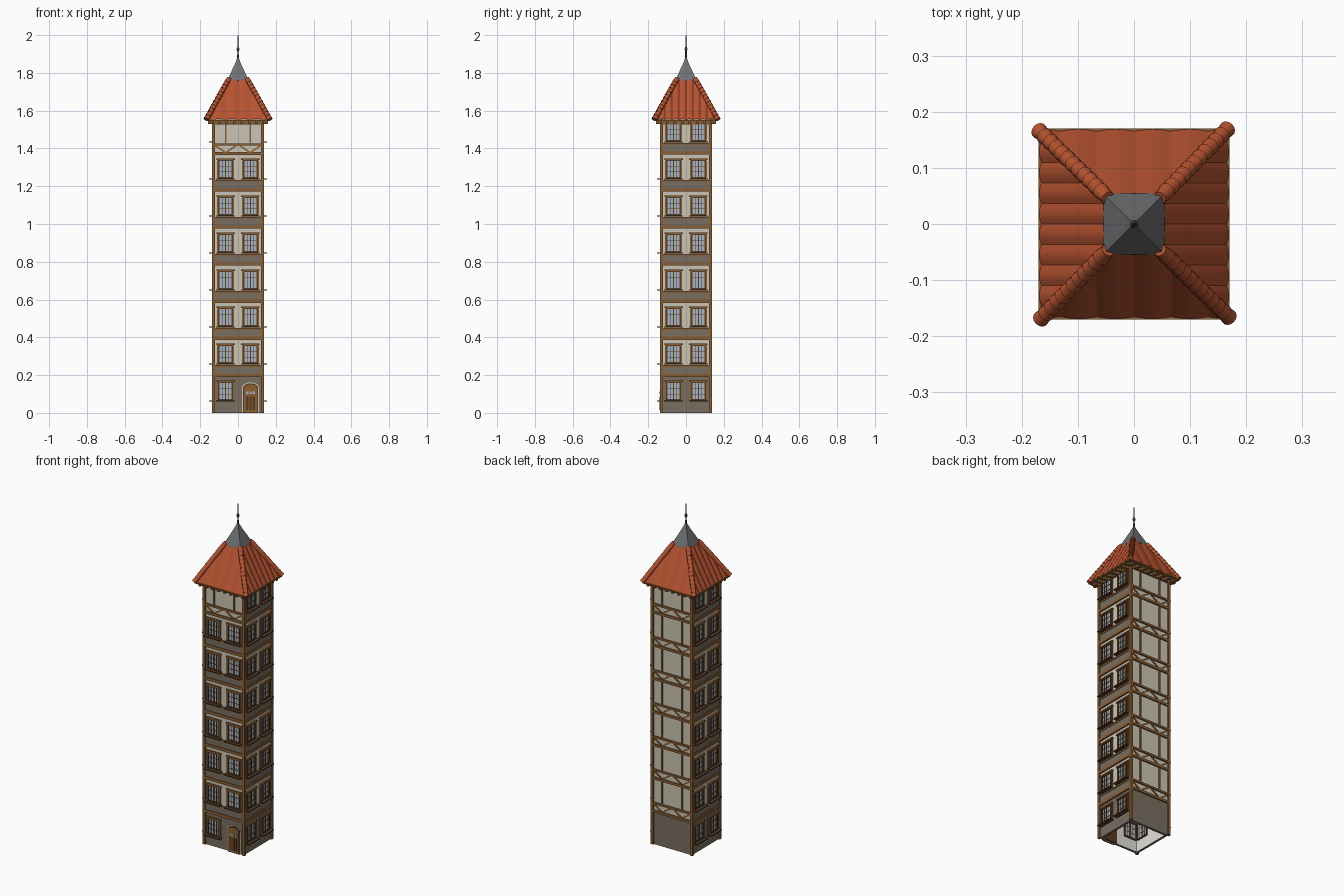
import bpy, bmesh, math
from mathutils import Matrix, Vector

if "Cube" in bpy.data.objects:
    bpy.data.objects.remove(bpy.data.objects["Cube"])

W = 0.128          # outer wall half width
FLOOR = 0.196      # storey height
EAVE = 1.545


def mat(name, c):
    m = bpy.data.materials.new(name)
    m.diffuse_color = (*c, 1)
    m.use_nodes = True
    m.node_tree.nodes["Principled BSDF"].inputs["Base Color"].default_value = m.diffuse_color
    return m


M = {
    'plaster': mat('plaster', (0.60, 0.56, 0.46)),
    'white': mat('interior white', (0.75, 0.74, 0.71)),
    'stone': mat('grey brown stone', (0.19, 0.155, 0.12)),
    'wood': mat('timber brown', (0.26, 0.115, 0.035)),
    'dark': mat('dark wood', (0.10, 0.045, 0.018)),
    'glass': mat('pale blue glass', (0.38, 0.47, 0.56)),
    'tile': mat('red tile', (0.46, 0.085, 0.03)),
    'slate': mat('slate grey', (0.16, 0.165, 0.17)),
    'metal': mat('dark metal', (0.05, 0.05, 0.055)),
}
parts = {}


def part(name, *mats):
    if name not in parts:
        parts[name] = (bmesh.new(), mats)
    return parts[name][0]


def side(k):
    # local x along the wall, local -y outward; 0 front, 1 right, 2 back, 3 left
    return Matrix.Rotation(k * math.pi / 2, 4, 'Z')


def box(bm, k, u0, u1, d0, d1, z0, z1, tilt=0):
    c = Vector(((u0 + u1) / 2, -(d0 + d1) / 2, (z0 + z1) / 2))
    m = side(k) @ Matrix.Translation(c) @ Matrix.Rotation(tilt, 4, 'Y') \
        @ Matrix.Diagonal((u1 - u0, d1 - d0, z1 - z0, 1))
    bmesh.ops.create_cube(bm, size=1, matrix=m)


def rings(bm, prof, cap=True):
    # stacked square rings from (half width, z) pairs
    loops = [[bm.verts.new((sx * h, sy * h, z)) for sx, sy in
              ((-1, -1), (1, -1), (1, 1), (-1, 1))] for h, z in prof]
    for a, b in zip(loops, loops[1:]):
        for i in range(4):
            j = (i + 1) % 4
            bm.faces.new((a[i], a[j], b[j], b[i]))
    if cap:
        bm.faces.new(loops[-1])
    return loops


# hollow wall shell, open underneath: stone ground floor, plaster above
bm = part('tower_walls', 'stone', 'plaster', 'white')
loops = rings(bm, [(0.114, 1.50), (0.114, 0), (W, 0), (W, FLOOR), (W, EAVE)])
bm.faces.new(loops[0][::-1])
bm.faces.ensure_lookup_table()
for f in bm.faces:
    c = f.calc_center_median()
    inner = max(abs(c.x), abs(c.y)) < 0.12
    f.material_index = 2 if inner else (1 if c.z > FLOOR else 0)

# corner posts
bm = part('corner_posts', 'wood')
for k in range(4):
    box(bm, k, 0.121, 0.137, 0.121, 0.137, 0, EAVE)


def window(k, u, z):
    fr, gl = part('window_frames', 'dark'), part('window_glass', 'glass')
    trim = part('window_trim', 'wood')
    w, h = 0.036, 0.046
    box(gl, k, u - w, u + w, 0.110, W + 0.003, z - h, z + h)
    for s in (-1, 1):
        box(fr, k, u + s * w - 0.004, u + s * w + 0.004, 0.107, W + 0.008, z - h, z + h)
        box(fr, k, u - w - 0.004, u + w + 0.004, 0.107, W + 0.008,
            z + s * h - 0.004, z + s * h + 0.004)
        # outer casing
        box(trim, k, u + s * (w + 0.007) - 0.003, u + s * (w + 0.007) + 0.003,
            W - 0.004, W + 0.006, z - h, z + h)
        # glazing bars
        box(fr, k, u + s * w / 2 - 0.0012, u + s * w / 2 + 0.0012, 0.109, W + 0.005, z - h, z + h)
        zb = z + s * h / 3
        box(fr, k, u - w, u + w, 0.109, W + 0.005, zb - 0.0012, zb + 0.0012)
    box(fr, k, u - 0.003, u + 0.003, 0.108, W + 0.007, z - h, z + h)
    # lintel and projecting sill
    box(trim, k, u - 0.049, u + 0.049, W - 0.004, W + 0.010, z + h + 0.002, z + h + 0.010)
    box(fr, k, u - 0.051, u + 0.051, W - 0.004, W + 0.026, z - h - 0.009, z - h - 0.003)


def window_storey(k, f):
    b = f * FLOOR
    if f:
        beams, band = part('floor_beams', 'wood'), part('parapet_bands', 'stone')
        box(beams, k, -W, W, W - 0.004, W + 0.009, b - 0.005, b + 0.012)
        box(band, k, -W, W, W - 0.004, W + 0.005, b + 0.012, b + 0.050)
        box(beams, k, -W, W, W - 0.004, W + 0.008, b + 0.048, b + 0.057)
    for u in (-0.066, 0.066):
        if not (k == 0 and f == 0 and u > 0):
            window(k, u, b + 0.115)


def timber_storey(k, f):
    b = f * FLOOR
    beams = part('timber_framing', 'wood')
    box(beams, k, -W, W, W - 0.004, W + 0.008, b - 0.006, b + 0.008)
    box(beams, k, -W, W, W - 0.004, W + 0.008, b + 0.044, b + 0.055)
    for u in (-0.065, 0.065):
        box(beams, k, u - 0.0045, u + 0.0045, W - 0.004, W + 0.006, b + 0.05, b + FLOOR - 0.005)
        for s in (-1, 1):   # zigzag braces
            box(beams, k, u + s * 0.030 - 0.032, u + s * 0.030 + 0.032, W - 0.004, W + 0.005,
                b + 0.022, b + 0.030, -s * 0.58)


for f in range(8):
    for k in range(4):
        if (k == 2 and f) or (k == 0 and f == 7):
            timber_storey(k, f)
        elif k != 2:
            window_storey(k, f)


# arched front door
def arch(name, m, u, w, spring, rise, d0, d1):
    bm = part(name, m)
    pts = [(u - w, 0.0), (u + w, 0.0)]
    pts += [(u + w * math.cos(a), spring + rise * math.sin(a))
            for a in (math.pi * i / 12 for i in range(13))]
    a = [bm.verts.new((x, -d0, z)) for x, z in pts]
    b = [bm.verts.new((x, -d1, z)) for x, z in pts]
    n = len(pts)
    bm.faces.new(a)
    bm.faces.new(b[::-1])
    for i in range(n):
        bm.faces.new((a[i], b[i], b[(i + 1) % n], a[(i + 1) % n]))


arch('door_surround', 'plaster', 0.066, 0.045, 0.132, 0.030, 0.120, W + 0.004)
arch('door_frame', 'dark', 0.066, 0.040, 0.130, 0.027, 0.110, W + 0.007)
arch('door_leaf', 'wood', 0.066, 0.034, 0.127, 0.023, 0.120, W + 0.009)
for i in (-1, 0, 1):
    u = 0.066 + i * 0.017
    box(part('door_panes', 'glass'), 0, u - 0.006, u + 0.006, W, W + 0.011, 0.100, 0.112)
    box(part('door_panels', 'dark'), 0, u - 0.006, u + 0.006, W, W + 0.011, 0.015, 0.088)

# eaves: top beam, rafter ends and soffit board
bm = part('eaves', 'wood')
for k in range(4):
    box(bm, k, -0.135, 0.135, W - 0.004, W + 0.010, 1.527, EAVE)
    for i in range(8):
        u = -0.14 + i * 0.04
        box(bm, k, u - 0.007, u + 0.007, W, 0.160, 1.530, EAVE + 0.001)
box(bm, 0, -0.17, 0.17, -0.17, 0.17, EAVE, EAVE + 0.007)

# wavy tiled roof slopes, each column clipped at the hips
R0, R1, Z0, Z1 = 0.165, 0.046, 1.553, 1.768
slope = (Z1 - Z0) / (R0 - R1)
bm = part('roof_tiles', 'tile')
nrm = Vector((0, -slope, 1)).normalized()
for k in range(4):
    waves, n, prev = (9 if k % 2 else 5), 90, None
    for i in range(n + 1):
        u = -R0 + 2 * R0 * i / n
        off = nrm * 0.0045 * abs(math.cos(math.pi * waves * i / n))
        h = max(abs(u), R1)
        lo = Vector((u, -R0, Z0)) + off
        hi = Vector((u, -h, Z0 + (R0 - h) * slope)) + off
        cur = [bm.verts.new(side(k) @ p) for p in (lo, hi)]
        if prev:
            bm.faces.new((prev[0], cur[0], cur[1], prev[1]))
        prev = cur

# overlapping round hip tiles
bm = part('hip_tiles', 'tile')
for k in range(4):
    a, b = Vector((0.168, -0.165, 1.556)), Vector((0.048, -0.048, 1.770))
    rot = (b - a).to_track_quat('Z', 'Y').to_matrix().to_4x4()
    for i in range(12):
        p = a.lerp(b, (i + 0.5) / 12)
        bmesh.ops.create_cone(bm, cap_ends=True, segments=14, radius1=0.0150, radius2=0.0115,
                              depth=(b - a).length / 12 * 1.3,
                              matrix=side(k) @ Matrix.Translation(p) @ rot)

# slate spire cap
bm = part('spire_cap', 'slate')
rings(bm, [(0.045, 1.757), (0.055, 1.759), (0.054, 1.765), (0.033, 1.812), (0.016, 1.848), (0.003, 1.882)])
bmesh.ops.holes_fill(bm, edges=bm.edges[:])

# finial needle, a lathed stack of (radius, z)
bm = part('finial', 'metal')
prof = [(0.005, 1.868), (0.004, 1.905), (0.004, 1.914), (0.0075, 1.922), (0.0075, 1.928),
        (0.004, 1.936), (0.003, 1.97), (0.0012, 2.0)]
for (r0, z0), (r1, z1) in zip(prof, prof[1:]):
    bmesh.ops.create_cone(bm, cap_ends=True, segments=10, radius1=r0, radius2=r1, depth=z1 - z0,
                          matrix=Matrix.Translation((0, 0, (z0 + z1) / 2)))

# turn every part into an object
for name, (bm, mats) in parts.items():
    if name not in ('roof_tiles',):
        bmesh.ops.recalc_face_normals(bm, faces=bm.faces[:])
    me = bpy.data.meshes.new(name)
    bm.to_mesh(me)
    bm.free()
    for m in mats:
        me.materials.append(M[m])
    ob = bpy.data.objects.new(name, me)
    bpy.context.collection.objects.link(ob)
    if name in ('roof_tiles', 'hip_tiles', 'finial'):
        bpy.context.view_layer.objects.active = ob
        ob.select_set(True)
        bpy.ops.object.shade_smooth_by_angle(angle=math.radians(40))
        ob.select_set(False)
